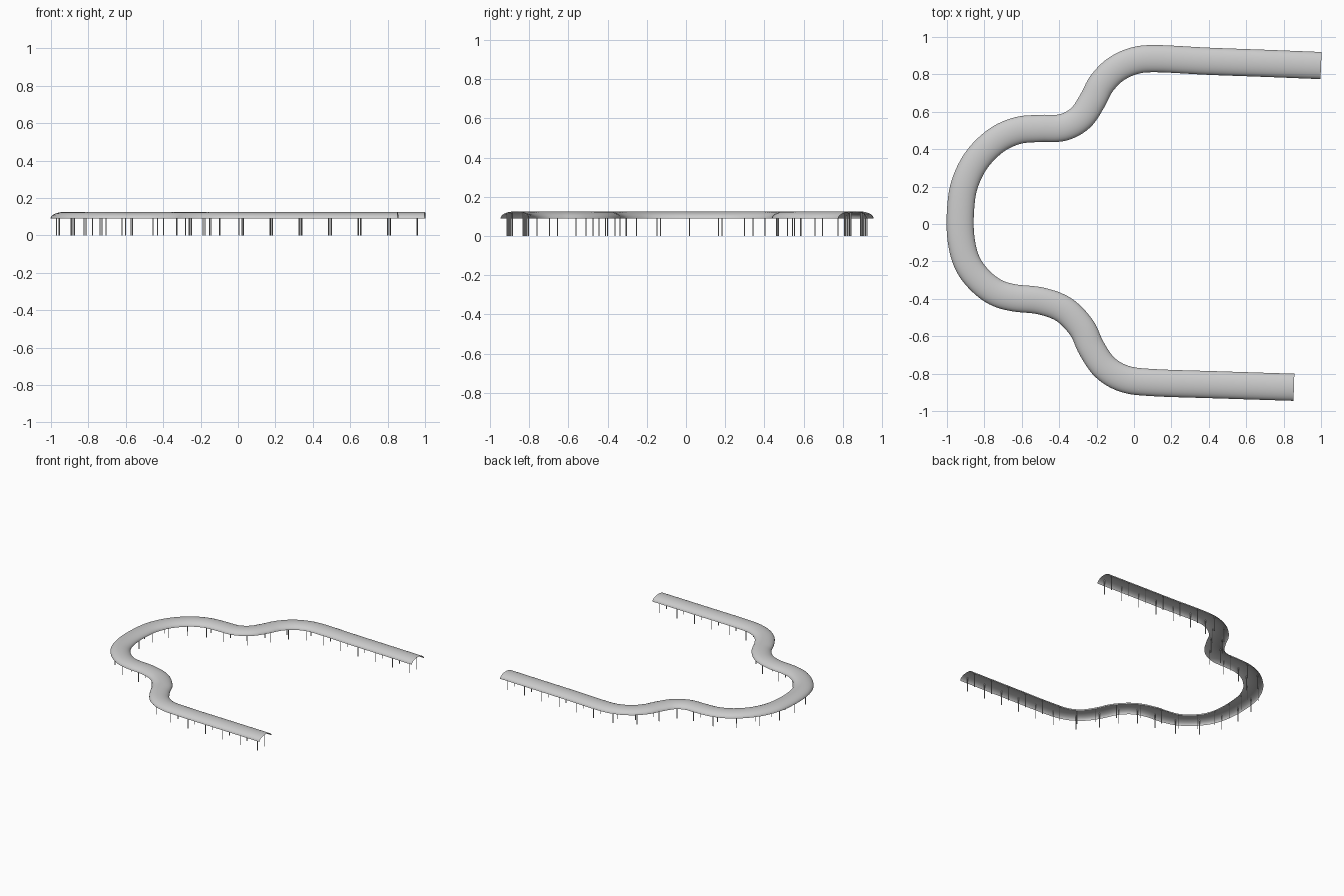
import bpy, bmesh, math
from mathutils import Vector

if "Cube" in bpy.data.objects:
    bpy.data.objects.remove(bpy.data.objects["Cube"])

# Plan centreline of the covered walkway
PATH = [(1.0, .847), (.7, .859), (.4, .87), (.12, .884), (0, .872), (-.1, .825), (-.175, .748),
        (-.222, .66), (-.285, .568), (-.38, .516), (-.5, .511), (-.62, .5), (-.735, .448),
        (-.84, .345), (-.905, .215), (-.927, .08), (-.926, -.07), (-.895, -.2), (-.83, -.295),
        (-.74, -.365), (-.64, -.395), (-.5, -.411), (-.375, -.458), (-.28, -.555), (-.227, -.665),
        (-.155, -.767), (-.05, -.828), (.1, -.848), (.45, -.86), (.855, -.873)]
HALF_W, EAVE, RISE = .0725, .09, .035
POST_OFF, POST_R, POST_STEP, END_GAP = .041, .0027, .157, .042


def smooth_path(points, steps=6):
    """Catmull-Rom curve through the points."""
    p = [Vector(q) for q in points]
    p = [2 * p[0] - p[1]] + p + [2 * p[-1] - p[-2]]
    out = []
    for a, b, c, d in zip(p, p[1:], p[2:], p[3:]):
        for k in range(steps):
            t = k / steps
            out.append(.5 * (2 * b + (c - a) * t + (2 * a - 5 * b + 4 * c - d) * t**2
                             + (3 * b - a - 3 * c + d) * t**3))
    return out + [p[-2]]


def normal(pts, i):
    d = (pts[min(i + 1, len(pts) - 1)] - pts[max(i - 1, 0)]).normalized()
    return Vector((-d.y, d.x))


def finish(bm, name):
    me = bpy.data.meshes.new(name)
    bm.to_mesh(me)
    bm.free()
    ob = bpy.data.objects.new(name, me)
    bpy.context.collection.objects.link(ob)
    return ob


pts = smooth_path(PATH)

# Arched roof: half-ellipse sheet swept along the path
bm = bmesh.new()
SEG = 14
rows = []
for i, p in enumerate(pts):
    n = normal(pts, i)
    row = []
    for k in range(SEG + 1):
        a = math.pi * k / SEG
        q = p + n * HALF_W * math.cos(a)
        row.append(bm.verts.new((q.x, q.y, EAVE + RISE * math.sin(a))))
    rows.append(row)
for r, s in zip(rows, rows[1:]):
    for k in range(SEG):
        bm.faces.new((r[k], r[k + 1], s[k + 1], s[k]))
bm.normal_update()
if sum(f.normal.z for f in bm.faces) < 0:
    bmesh.ops.reverse_faces(bm, faces=bm.faces)
for f in bm.faces:
    f.smooth = True
finish(bm, "arched_roof")

# Pairs of slim posts, evenly spaced and reaching up to the roof
dist = [0]
for a, b in zip(pts, pts[1:]):
    dist.append(dist[-1] + (b - a).length)
span = dist[-1] - 2 * END_GAP
count = round(span / POST_STEP)
top = EAVE + RISE * math.sqrt(1 - (POST_OFF / HALF_W)**2) - .001
bm = bmesh.new()
for j in range(count + 1):
    s = END_GAP + span * j / count
    i = max(k for k in range(len(dist) - 1) if dist[k] <= s)
    t = (s - dist[i]) / (dist[i + 1] - dist[i])
    p = pts[i].lerp(pts[i + 1], t)
    n = normal(pts, i).lerp(normal(pts, i + 1), t)
    for side in (-1, 1):
        q = p + n * POST_OFF * side
        vs = bmesh.ops.create_cone(bm, cap_ends=True, segments=8, radius1=POST_R,
                                   radius2=POST_R, depth=top)["verts"]
        bmesh.ops.translate(bm, verts=vs, vec=(q.x, q.y, top / 2))
finish(bm, "support_posts")
